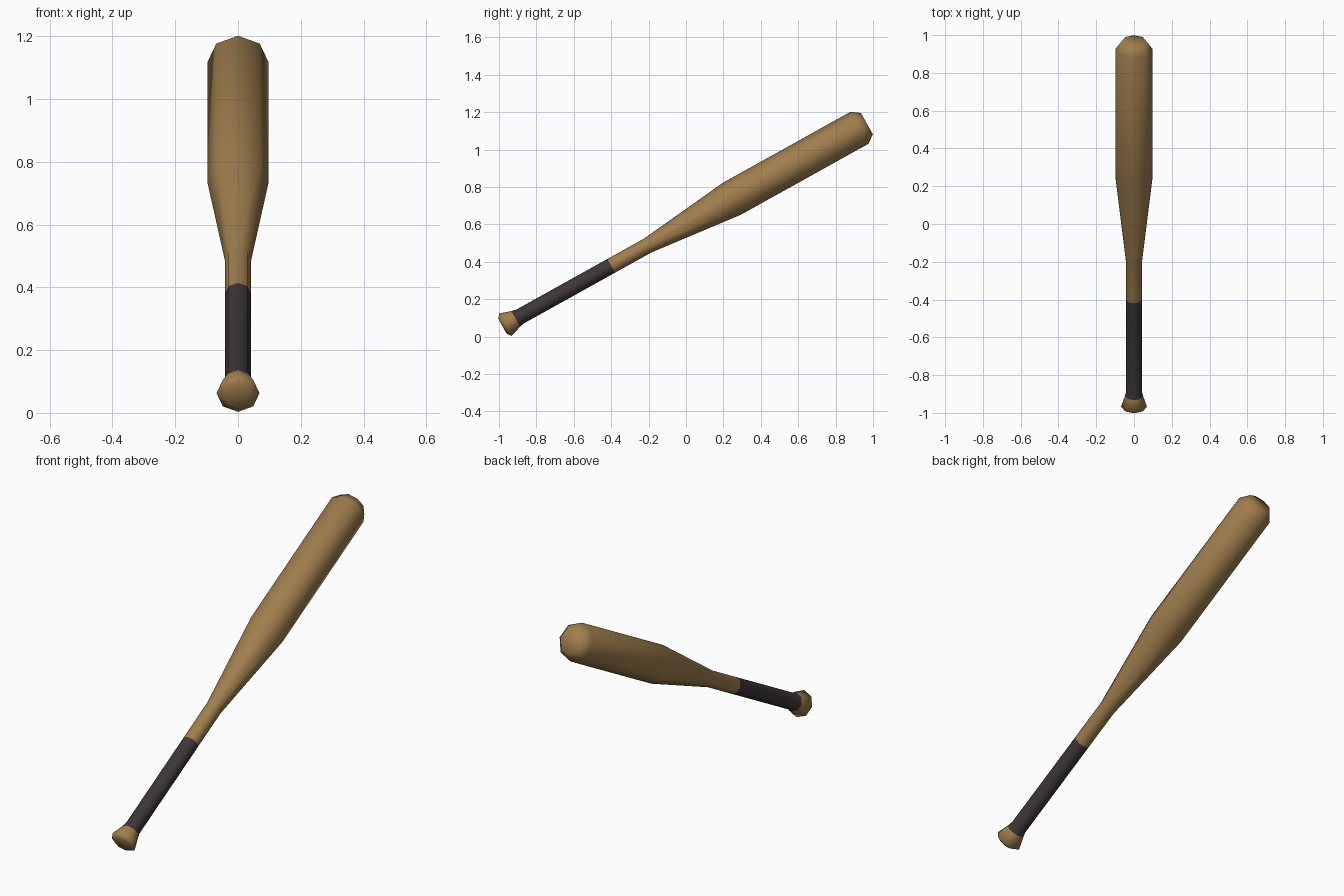
import bpy, bmesh, math
from mathutils import Vector

if "Cube" in bpy.data.objects:
    bpy.data.objects.remove(bpy.data.objects["Cube"])

SIDES = 8
SLOPE = 0.556                      # rise of the bat axis per unit of y
axis = Vector((0, 1, SLOPE)).normalized()
up = Vector((1, 0, 0)).cross(axis)


def material(name, color):
    m = bpy.data.materials.new(name)
    m.diffuse_color = (*color, 1)
    m.use_nodes = True
    m.node_tree.nodes["Principled BSDF"].inputs["Base Color"].default_value = m.diffuse_color
    return m


wood = material("brown wood", (0.352, 0.209, 0.076))
tape = material("dark grip tape", (0.048, 0.037, 0.039))


def turned_part(name, profile, mat, cap_start=False, cap_end=False):
    """Octagonal turned part; profile = (y of ring centre, radius)."""
    bm = bmesh.new()
    rings = []
    for y, r in profile:
        c = Vector((0, y, 0.0630 + (y + 0.967) * SLOPE))
        ring = []
        for i in range(SIDES):
            a = 2 * math.pi * i / SIDES
            ring.append(bm.verts.new(c + r * (math.cos(a) * up + math.sin(a) * Vector((1, 0, 0)))))
        rings.append(ring)
    for lo, hi in zip(rings, rings[1:]):
        for i in range(SIDES):
            j = (i + 1) % SIDES
            bm.faces.new((lo[i], lo[j], hi[j], hi[i]))
    if cap_start:
        bm.faces.new(rings[0])
    if cap_end:
        bm.faces.new(rings[-1])
    bmesh.ops.recalc_face_normals(bm, faces=bm.faces)
    for f in bm.faces:
        f.smooth = True
    me = bpy.data.meshes.new(name)
    bm.to_mesh(me)
    bm.free()
    me.materials.append(mat)
    ob = bpy.data.objects.new(name, me)
    bpy.context.collection.objects.link(ob)
    # make sure open tubes face outward
    n = me.polygons[0]
    mid = Vector((0, n.center.y, 0.0630 + (n.center.y + 0.967) * SLOPE))
    if n.normal.dot(n.center - mid) < 0 and not cap_start:
        me.flip_normals()
    return ob


# Knob at the handle end
turned_part("knob", [(-0.981, 0.043), (-0.967, 0.0685), (-0.91, 0.048)], wood, cap_start=True)
# Taped grip
turned_part("grip", [(-0.91, 0.048), (-0.888, 0.042), (-0.40, 0.042)], tape)
# Bare handle, taper and barrel with a chamfered tip
turned_part("barrel", [(-0.40, 0.042), (-0.205, 0.042), (0.245, 0.098),
                       (0.9275, 0.098), (0.9675, 0.065)], wood, cap_end=True)
